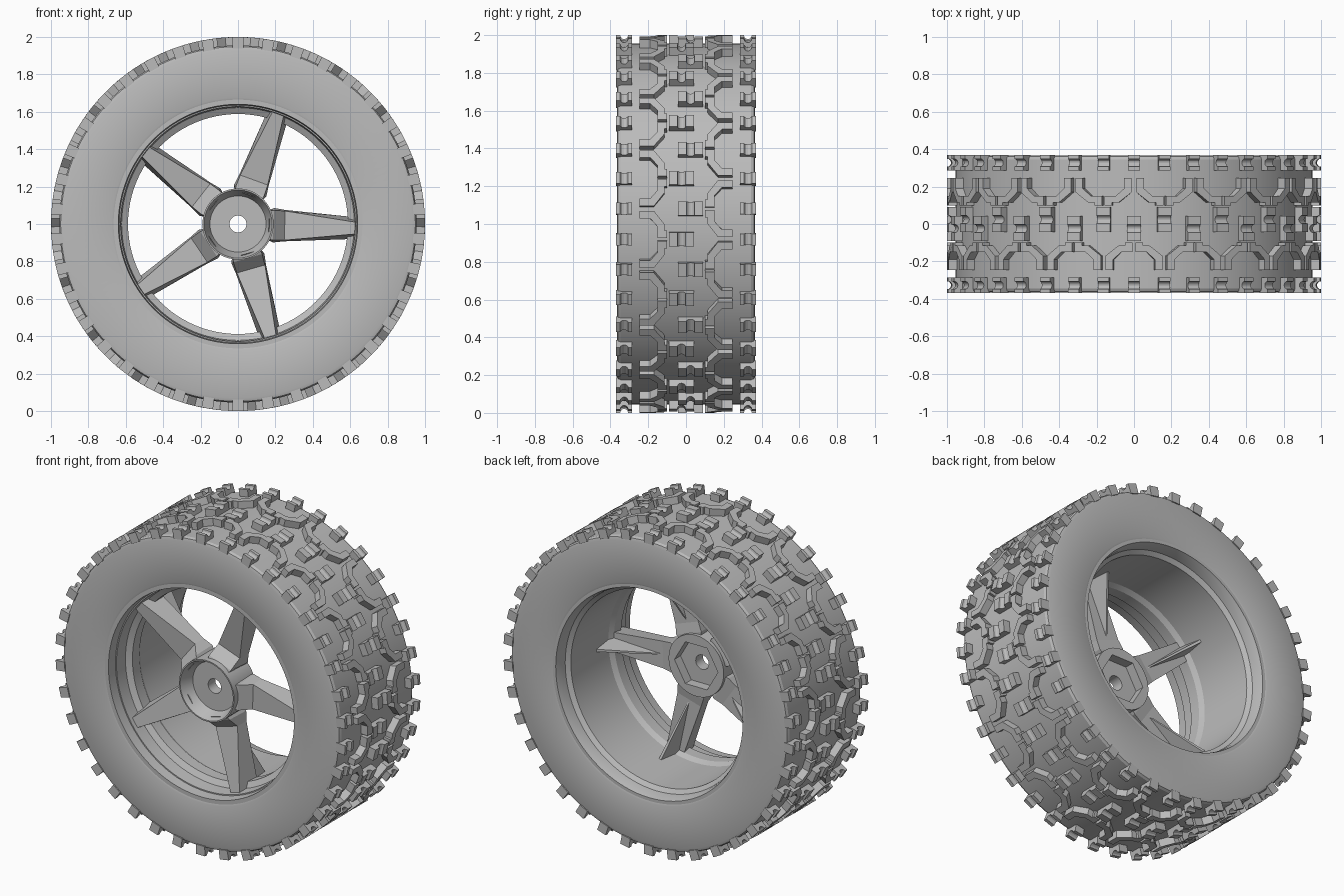
import bpy, bmesh, math
from math import cos, sin, pi, radians

cube = bpy.data.objects.get("Cube")
if cube:
    bpy.data.objects.remove(cube, do_unlink=True)

grey = bpy.data.materials.new("plain grey")
grey.use_nodes = True
GREY = (0.5, 0.5, 0.5, 1)
grey.diffuse_color = GREY
grey.node_tree.nodes["Principled BSDF"].inputs["Base Color"].default_value = GREY


def finish(bm, name, smooth=True):
    bmesh.ops.recalc_face_normals(bm, faces=bm.faces)
    mesh = bpy.data.meshes.new(name)
    bm.to_mesh(mesh)
    bm.free()
    mesh.materials.append(grey)
    obj = bpy.data.objects.new(name, mesh)
    bpy.context.collection.objects.link(obj)
    if smooth:
        bpy.ops.object.select_all(action='DESELECT')
        obj.select_set(True)
        bpy.context.view_layer.objects.active = obj
        bpy.ops.object.shade_smooth_by_angle(angle=radians(25))
    return obj


def polar(r, a, y):
    """Point at radius r and angle a around the axle."""
    return (r * cos(a), y, 1 + r * sin(a))


def loft(bm, rings, closed=False):
    """Skin a list of equal-length point rings, capping open ends."""
    loops = [[bm.verts.new(p) for p in ring] for ring in rings]
    pairs = list(zip(loops, loops[1:]))
    if closed:
        pairs.append((loops[-1], loops[0]))
    else:
        bm.faces.new(loops[0])
        bm.faces.new(loops[-1][::-1])
    n = len(loops[0])
    for a, b in pairs:
        for i in range(n):
            j = (i + 1) % n
            bm.faces.new((a[i], a[j], b[j], b[i]))


def hexed(r, a):
    """Radius of a hexagon with corner radius r at angle a."""
    return r * cos(pi / 6) / cos(a % (pi / 3) - pi / 6)


def lathe(name, profile, segs=96):
    """Spin a closed (radius, y) profile; a third item marks hexagonal points."""
    bm = bmesh.new()
    rings = []
    for i in range(segs):
        a = 2 * pi * i / segs
        rings.append([polar(hexed(p[0], a) if len(p) > 2 else p[0], a, p[1])
                      for p in profile])
    loft(bm, rings, closed=True)
    return finish(bm, name)


# Tyre carcass
lathe("tyre", [(0.66, -0.36), (0.675, -0.366), (0.93, -0.366), (0.948, -0.36),
               (0.955, -0.345), (0.955, 0.345), (0.948, 0.36), (0.93, 0.366),
               (0.675, 0.366), (0.66, 0.36)], 152)

# Rim barrel with stepped lips
lathe("rim", [(0.677, -0.362), (0.64, -0.362), (0.635, -0.30), (0.628, -0.30),
              (0.622, -0.22), (0.588, -0.20), (0.588, -0.13), (0.605, -0.10),
              (0.605, 0.27), (0.63, 0.29), (0.635, 0.33), (0.645, 0.362),
              (0.677, 0.362)])

# Hub with dished front, through bore and hexagonal back pocket
lathe("hub", [(0.045, -0.23), (0.15, -0.23), (0.182, -0.31), (0.19, -0.31),
              (0.19, -0.10), (0.15, -0.10, "hex"), (0.15, -0.16, "hex"),
              (0.045, -0.16)], 48)


# Five spokes with rear gussets
def spoke_section(a, r, front, back, half_front, half_back):
    ring = []
    for s, y in ((-half_front, front), (half_front, front),
                 (half_back, back), (-half_back, back)):
        ring.append((r * cos(a) - s * sin(a), y, 1 + r * sin(a) + s * cos(a)))
    return ring


SPOKE = [(0.165, -0.28, -0.12, 0.075, 0.08), (0.19, -0.27, -0.12, 0.08, 0.092),
         (0.25, -0.21, -0.13, 0.078, 0.084), (0.625, -0.275, -0.13, 0.032, 0.058)]
GUSSET = [(0.27, -0.15, -0.13, 0.006, 0.004), (0.61, -0.15, 0.02, 0.03, 0.008)]
for name, sections in (("spokes", SPOKE), ("spoke_gussets", GUSSET)):
    bm = bmesh.new()
    for k in range(5):
        a = radians(72 * k - 2)
        loft(bm, [spoke_section(a, *s) for s in sections])
    finish(bm, name, smooth=False)

# Tread knobs
COUNT = 38
STEP = 2 * pi / COUNT
ROOT, TOP = 0.94, 1.0


def saddle(bm, a, y0, y1, half, notch):
    """Block with a rounded groove running around the tyre."""
    mid = (y0 + y1) / 2
    profile = [(y0, ROOT), (y0, TOP)]
    for i in range(7):
        t = pi * i / 6
        profile.append((mid - notch * cos(t), TOP - notch * sin(t)))
    profile += [(y1, TOP), (y1, ROOT)]
    loft(bm, [[polar(r, a + t, y) for y, r in profile] for t in (-half, half)])


def zigzag(bm, a, side, flip):
    """Cranked bar: outer arm, diagonal and inner arm."""
    shape = [(0.03, 0.245), (0.03, 0.19), (-0.015, 0.15), (-0.075, 0.15),
             (-0.075, 0.10), (-0.035, 0.10), (-0.035, 0.115), (0.0, 0.115),
             (0.07, 0.17), (0.07, 0.245)]
    loft(bm, [[polar(r, a + t * flip, y * side) for t, y in shape]
              for r in (ROOT, TOP)])


shoulder, middle, centre = bmesh.new(), bmesh.new(), bmesh.new()
for k in range(COUNT):
    a = pi / 2 + k * STEP
    flip = 1 if k % 2 else -1
    saddle(shoulder, a, -0.37, -0.285, 0.031, 0.021)
    saddle(shoulder, a, 0.285, 0.37, 0.031, 0.021)
    shift = 0.024 * flip
    saddle(centre, a, shift - 0.066, shift + 0.066, 0.037, 0.022)
    for side in (-1, 1):
        zigzag(middle, a + STEP / 2, side, flip * side)
finish(shoulder, "shoulder_knobs", smooth=False)
finish(middle, "middle_knobs", smooth=False)
finish(centre, "centre_knobs", smooth=False)
